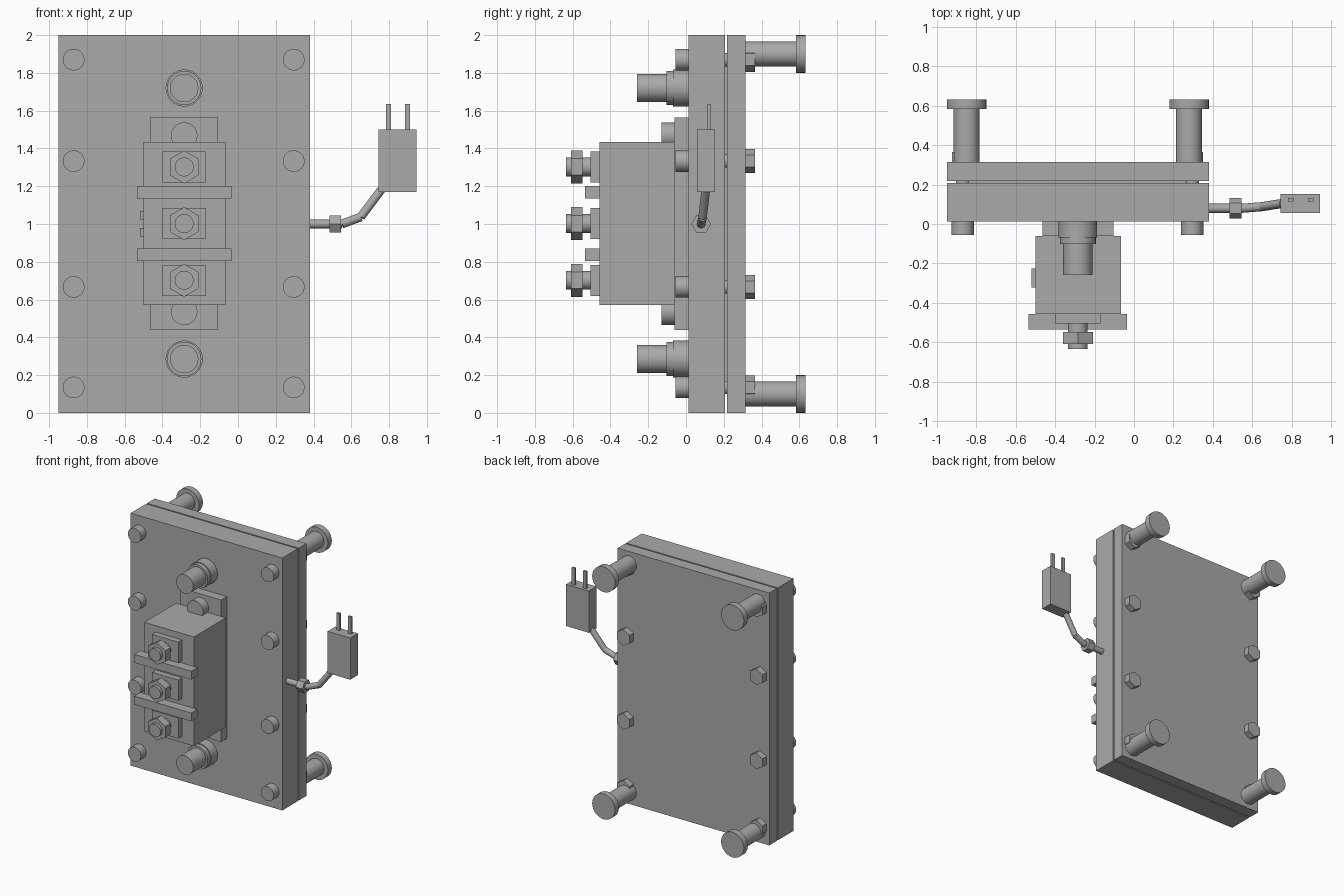
import bpy, bmesh, math
from mathutils import Vector, Matrix

if "Cube" in bpy.data.objects:
    bpy.data.objects.remove(bpy.data.objects["Cube"])

metal = bpy.data.materials.new("plain_grey")
metal.diffuse_color = (0.4, 0.4, 0.4, 1)
metal.use_nodes = True
metal.node_tree.nodes["Principled BSDF"].inputs["Base Color"].default_value = metal.diffuse_color


def finish(name, bm, smooth=False):
    bmesh.ops.recalc_face_normals(bm, faces=bm.faces)
    mesh = bpy.data.meshes.new(name)
    bm.to_mesh(mesh)
    bm.free()
    mesh.materials.append(metal)
    ob = bpy.data.objects.new(name, mesh)
    bpy.context.collection.objects.link(ob)
    if smooth:
        bpy.ops.object.select_all(action='DESELECT')
        ob.select_set(True)
        bpy.context.view_layer.objects.active = ob
        bpy.ops.object.shade_smooth_by_angle(angle=math.radians(30))
    return ob


def box(name, x, y, z):
    """Box from (min, max) pairs."""
    bm = bmesh.new()
    size = [b - a for a, b in (x, y, z)]
    mid = [(a + b) / 2 for a, b in (x, y, z)]
    bmesh.ops.create_cube(bm, size=1, matrix=Matrix.Translation(mid) @ Matrix.Diagonal((*size, 1)))
    return finish(name, bm)


def rod(name, start, end, radius, sides=32, turn=0.0):
    """Cylinder or prism between two points."""
    a, b = Vector(start), Vector(end)
    rot = (b - a).to_track_quat('Z', 'Y').to_matrix().to_4x4()
    bm = bmesh.new()
    bmesh.ops.create_cone(bm, cap_ends=True, segments=sides, radius1=radius, radius2=radius,
                          depth=(b - a).length,
                          matrix=Matrix.Translation((a + b) / 2) @ rot @ Matrix.Rotation(turn, 4, 'Z'))
    return finish(name, bm, sides > 8)


def rod_y(name, x, z, y0, y1, radius, sides=32):
    return rod(name, (x, y0, z), (x, y1, z), radius, sides)


# Two cover plates with a thin gasket between them
box("front_plate", (-0.95, 0.38), (0.012, 0.207), (0, 2))
box("gasket", (-0.83, 0.27), (0.207, 0.218), (0.12, 1.885))
box("back_plate", (-0.95, 0.38), (0.218, 0.314), (0, 2))

# Clamping bolts with round heads in front and hex nuts behind
for x in (-0.87, 0.295):
    for z in (0.135, 0.667, 1.333, 1.87):
        rod_y("bolt_head", x, z, -0.055, 0.012, 0.057)
        rod_y("bolt_shank", x, z, 0.2, 0.225, 0.035)
        rod_y("bolt_nut", x, z, 0.314, 0.365, 0.064, 6)

# Rear standoff feet
for x in (-0.85, 0.28):
    for z in (0.1, 1.9):
        rod_y("foot_post", x, z, 0.314, 0.583, 0.066)
        rod_y("foot_disc", x, z, 0.583, 0.632, 0.1)

# Terminal block on its mounting plate
CX = -0.285
box("terminal_base", (-0.465, -0.105), (-0.06, 0.012), (0.44, 1.565))
box("terminal_body", (-0.5, -0.065), (-0.458, -0.06), (0.57, 1.435))
for z in (0.535, 1.468):
    rod_y("mounting_screw", CX, z, -0.13, -0.06, 0.07)
for z in (0.837, 1.168):
    box("divider_bar", (-0.535, -0.035), (-0.535, -0.458), (z - 0.033, z + 0.033))
for z in (0.702, 1.002, 1.302):
    box("contact_pad", (-0.4, -0.17), (-0.505, -0.458), (z - 0.082, z + 0.082))
    rod_y("terminal_stud", CX, z, -0.635, -0.505, 0.05)
    rod_y("terminal_nut", CX, z, -0.61, -0.548, 0.0875, 6)
for z in (0.957, 1.047):
    box("side_clip", (-0.52, -0.5), (-0.322, -0.225), (z - 0.022, z + 0.022))

# Stepped hose ports above and below the block
for z in (0.285, 1.72):
    rod_y("port_collar", CX, z, -0.068, 0.012, 0.098)
    rod_y("port_step", CX, z, -0.102, -0.068, 0.091)
    rod_y("port_spigot", CX, z, -0.26, -0.102, 0.075)

# Sensor cable with gland nut
path = [(0.36, 0.08, 1.0), (0.55, 0.08, 1.0), (0.65, 0.088, 1.037), (0.757, 0.105, 1.18)]
for a, b in zip(path, path[1:]):
    rod("cable", a, b, 0.023, 16)
rod("gland_nut", (0.485, 0.08, 1.0), (0.545, 0.08, 1.0), 0.052, 6, math.pi / 2)

# Plug with two prongs
box("plug_body", (0.745, 0.945), (0.057, 0.153), (1.17, 1.5))
for x in (0.797, 0.897):
    box("plug_prong", (x - 0.014, x + 0.014), (0.115, 0.131), (1.5, 1.635))
